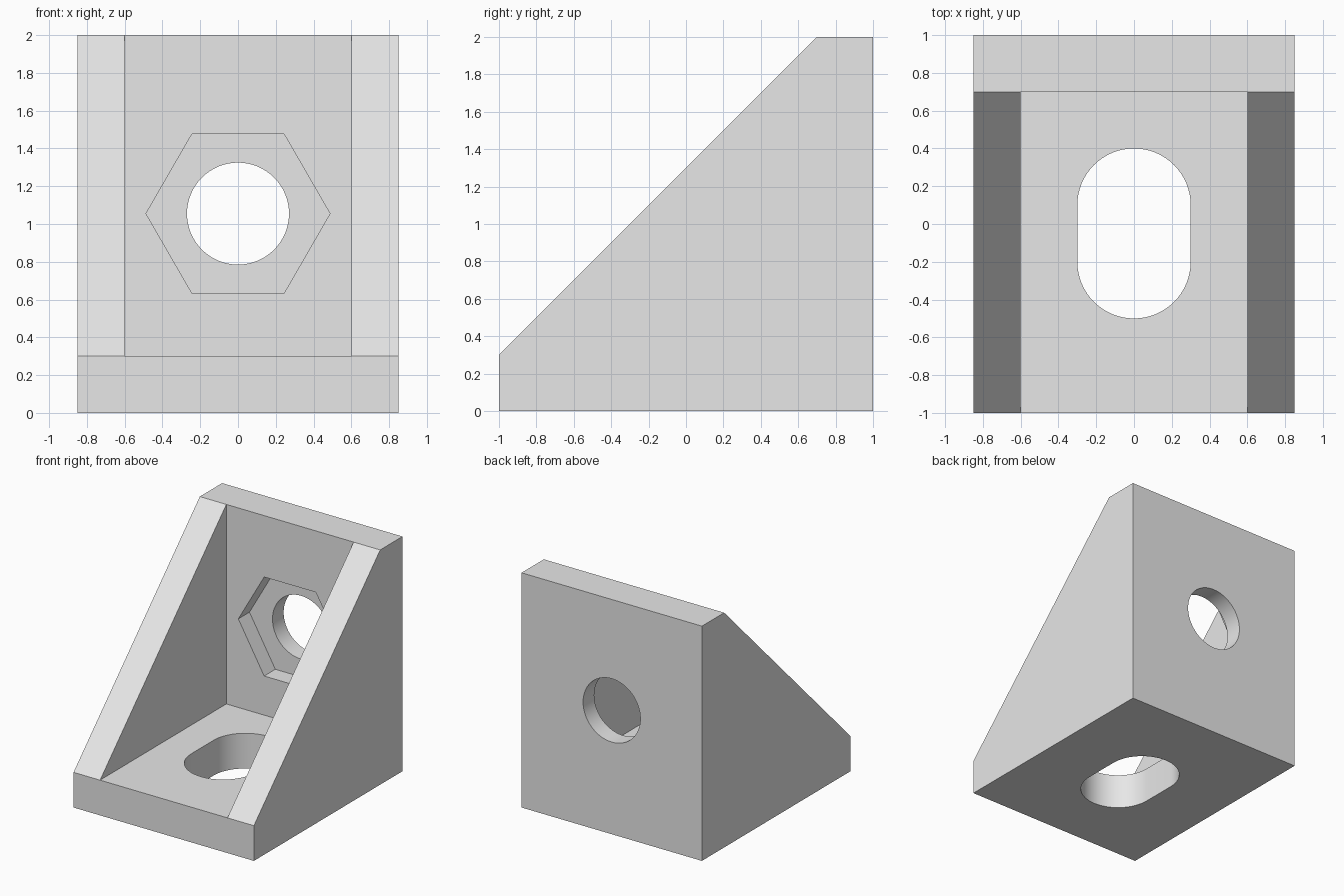
import bpy, bmesh
from math import cos, sin, pi
from mathutils import Vector

cube = bpy.data.objects.get("Cube")
if cube:
    bpy.data.objects.remove(cube)

WIDTH, FLOOR, WALL = 1.7, 0.3, 0.25
BACK = 0.7          # front face of the upright plate
HOLE_Z = 1.055

grey = bpy.data.materials.new("light_grey")
grey.use_nodes = True
grey.diffuse_color = (0.8, 0.8, 0.8, 1)
grey.node_tree.nodes["Principled BSDF"].inputs["Base Color"].default_value = (0.8, 0.8, 0.8, 1)


def prism(name, outline, sweep):
    """Solid made by sweeping a closed 3D outline along a vector."""
    bm = bmesh.new()
    face = bm.faces.new([bm.verts.new(p) for p in outline])
    swept = bmesh.ops.extrude_face_region(bm, geom=[face], use_keep_orig=True)
    moved = [v for v in swept["geom"] if isinstance(v, bmesh.types.BMVert)]
    bmesh.ops.translate(bm, verts=moved, vec=Vector(sweep))
    bmesh.ops.recalc_face_normals(bm, faces=bm.faces)
    mesh = bpy.data.meshes.new(name)
    bm.to_mesh(mesh)
    bm.free()
    mesh.materials.append(grey)
    obj = bpy.data.objects.new(name, mesh)
    bpy.context.collection.objects.link(obj)
    return obj


def arc(radius, count, start=0.0, sweep=2 * pi):
    return [(radius * cos(start + sweep * i / count), radius * sin(start + sweep * i / count))
            for i in range(count)]


def cut(body, cutter):
    """Subtract a cutter from the body, then discard the cutter."""
    cutter.hide_render = True
    mod = body.modifiers.new("cut", 'BOOLEAN')
    mod.operation, mod.solver, mod.object = 'DIFFERENCE', 'EXACT', cutter
    bpy.context.view_layer.objects.active = body
    bpy.ops.object.modifier_apply(modifier=mod.name)
    bpy.data.objects.remove(cutter)


# Sloped side profile swept across the full width
profile = [(-1, 0), (1, 0), (1, 2), (BACK, 2), (-1, FLOOR)]
bracket = prism("corner_bracket", [(-WIDTH / 2, y, z) for y, z in profile], (WIDTH, 0, 0))

# Open pocket between the two side gussets
inner = WIDTH / 2 - WALL
pocket = [(-1.5, FLOOR), (BACK, FLOOR), (BACK, 2.5), (-1.5, 2.5)]
cut(bracket, prism("pocket_cutter", [(-inner, y, z) for y, z in pocket], (2 * inner, 0, 0)))

# Rounded slot through the floor
slot = [(x, y + 0.1) for x, y in arc(0.3, 32, 0, pi)] + [(-0.3, 0.1)]
slot += [(x, y - 0.2) for x, y in arc(0.3, 32, pi, pi)] + [(0.3, -0.2)]
cut(bracket, prism("slot_cutter", [(x, y, -0.2) for x, y in slot], (0, 0, 0.45 + FLOOR)))

# Hexagonal nut recess and round bolt hole in the upright plate
cut(bracket, prism("nut_cutter", [(x, BACK - 0.1, HOLE_Z + z) for x, z in arc(0.487, 6)], (0, 0.25, 0)))
cut(bracket, prism("bolt_cutter", [(x, BACK - 0.1, HOLE_Z + z) for x, z in arc(0.27, 64)], (0, 0.6, 0)))

# Smooth the round bores, keep all corners crisp
bpy.ops.object.select_all(action='DESELECT')
bracket.select_set(True)
bpy.context.view_layer.objects.active = bracket
bpy.ops.object.shade_smooth_by_angle(angle=pi / 6)
